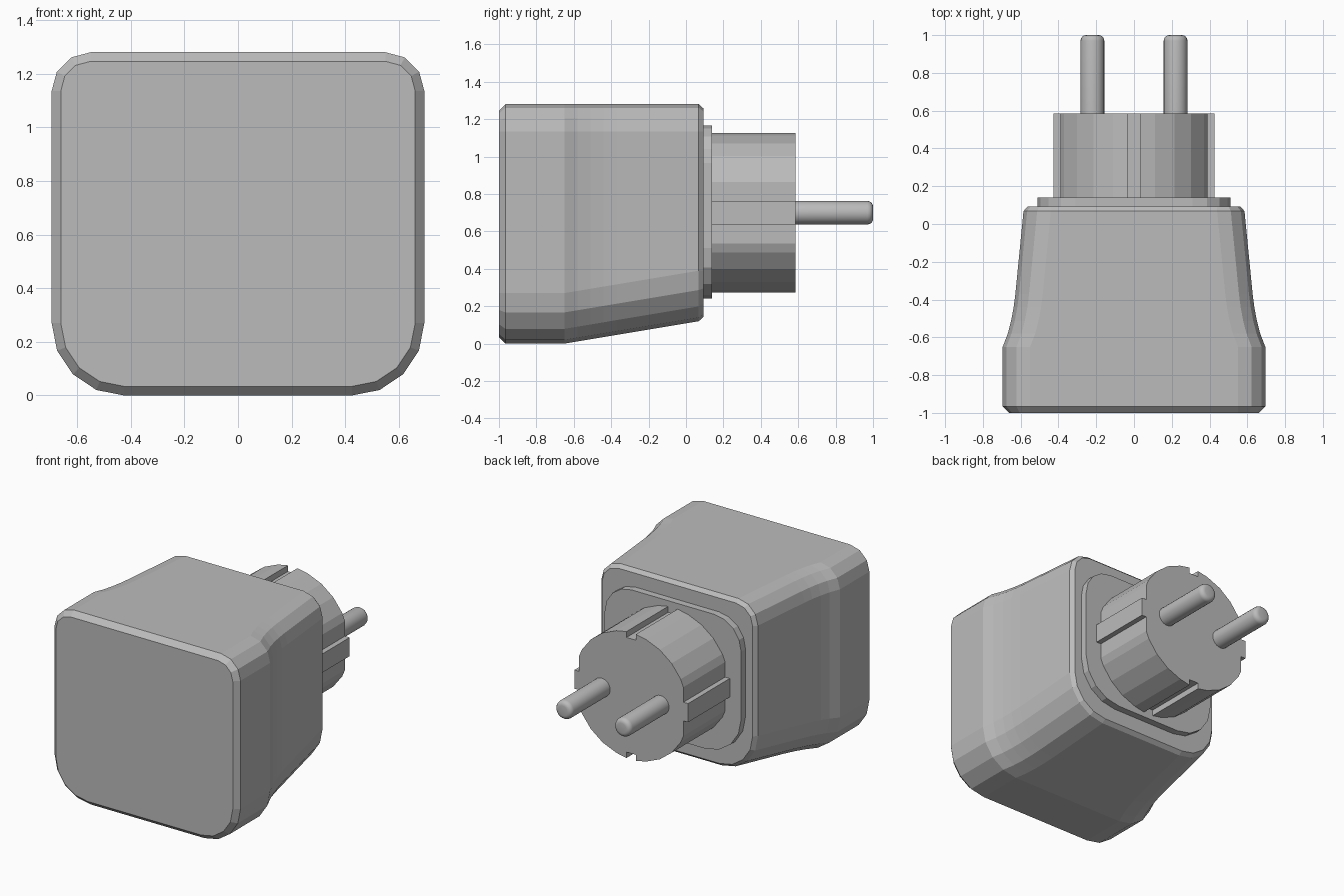
import bpy, bmesh, math
from mathutils import Vector

cube = bpy.data.objects.get("Cube")
if cube:
    bpy.data.objects.remove(cube, do_unlink=True)

grey = bpy.data.materials.new("light_grey_plastic")
GREY = (0.5, 0.5, 0.5, 1)
grey.use_nodes = True
grey.diffuse_color = GREY
grey.node_tree.nodes["Principled BSDF"].inputs["Base Color"].default_value = GREY


def rounded_section(half, low, high, r_low, r_high, seg_low=4, seg_high=3):
    """Rounded rectangle in x and z, anticlockwise from the lower right."""
    right = []
    for r, zc, start, seg in ((r_low, low + r_low, -90, seg_low),
                              (r_high, high - r_high, 0, seg_high)):
        for i in range(seg + 1):
            a = math.radians(start + 90 * i / seg)
            right.append((half - r + r * math.cos(a), zc + r * math.sin(a)))
    return right + [(-x, z) for x, z in reversed(right)]


def loft(name, sections):
    """Skin a list of (y, outline) sections and cap both ends."""
    bm = bmesh.new()
    rings = [[bm.verts.new((x, y, z)) for x, z in pts] for y, pts in sections]
    for a, b in zip(rings, rings[1:]):
        for i in range(len(a)):
            j = (i + 1) % len(a)
            bm.faces.new((a[i], a[j], b[j], b[i]))
    bm.faces.new(rings[0])
    bm.faces.new(rings[-1])
    bmesh.ops.recalc_face_normals(bm, faces=bm.faces)
    mesh = bpy.data.meshes.new(name)
    bm.to_mesh(mesh)
    bm.free()
    mesh.materials.append(grey)
    obj = bpy.data.objects.new(name, mesh)
    bpy.context.collection.objects.link(obj)
    return obj


# Housing: flared at the front, sloping underside, chamfered ends
TOP = 1.28
stations = [(-0.965, 0.695), (-0.65, 0.695), (-0.58, 0.668), (-0.51, 0.65),
            (-0.44, 0.637), (-0.37, 0.628), (0.068, 0.585)]


def housing_section(y, half, inset=0):
    low = max(0, (y + 0.65) * 0.167)
    return y, rounded_section(half - inset, low + inset, TOP - inset,
                              0.27 - inset, 0.145 - inset)


housing = [housing_section(y, half) for y, half in stations]
front = housing_section(*stations[0], 0.034)[1]
back = housing_section(*stations[-1], 0.022)[1]
loft("housing", [(-1, front)] + housing + [(0.093, back)])

# Raised plate around the plug
plate = rounded_section(0.51, 0.24, 1.165, 0.27, 0.2, 4, 4)
loft("back_plate", [(0.08, plate), (0.14, plate)])

# Plug: round, with flat sides, a guide rib on each side and two contact slots
R, FLAT, RIB, MID = 0.427, 0.39, 0.425, 0.70
SLOT, DEPTH = 0.035, 0.04
quarter = [(RIB, 0), (RIB, 0.063), (FLAT, 0.063), (FLAT, 0.165)]
quarter += [(R * math.cos(a), R * math.sin(a))
            for a in (math.radians(d) for d in range(30, 90, 15))]
quarter += [(SLOT, R), (SLOT, R - DEPTH)]
upper = quarter + [(-x, z) for x, z in reversed(quarter[1:])]
outline = upper + [(-x, -z) for x, z in upper]
outline = [(x, MID + z) for x, z in outline]
loft("plug_body", [(0.13, outline), (0.585, outline)])

# Contact pins with rounded tips
PIN, TIP = 0.063, 0.03


def pin_ring(x, y, r, n=24):
    return y, [(x + r * math.cos(math.tau * i / n),
                MID + r * math.sin(math.tau * i / n)) for i in range(n)]


for side, x in (("left", 0.22), ("right", -0.22)):
    rings = [pin_ring(x, 0.57, PIN)]
    for i in range(5):
        a = math.pi / 2 * i / 4
        rings.append(pin_ring(x, 1 - TIP + TIP * math.sin(a),
                              PIN - TIP + TIP * math.cos(a)))
    pin = loft(side + "_pin", rings)
    bpy.ops.object.select_all(action="DESELECT")
    pin.select_set(True)
    bpy.context.view_layer.objects.active = pin
    bpy.ops.object.shade_smooth_by_angle(angle=math.radians(40))
